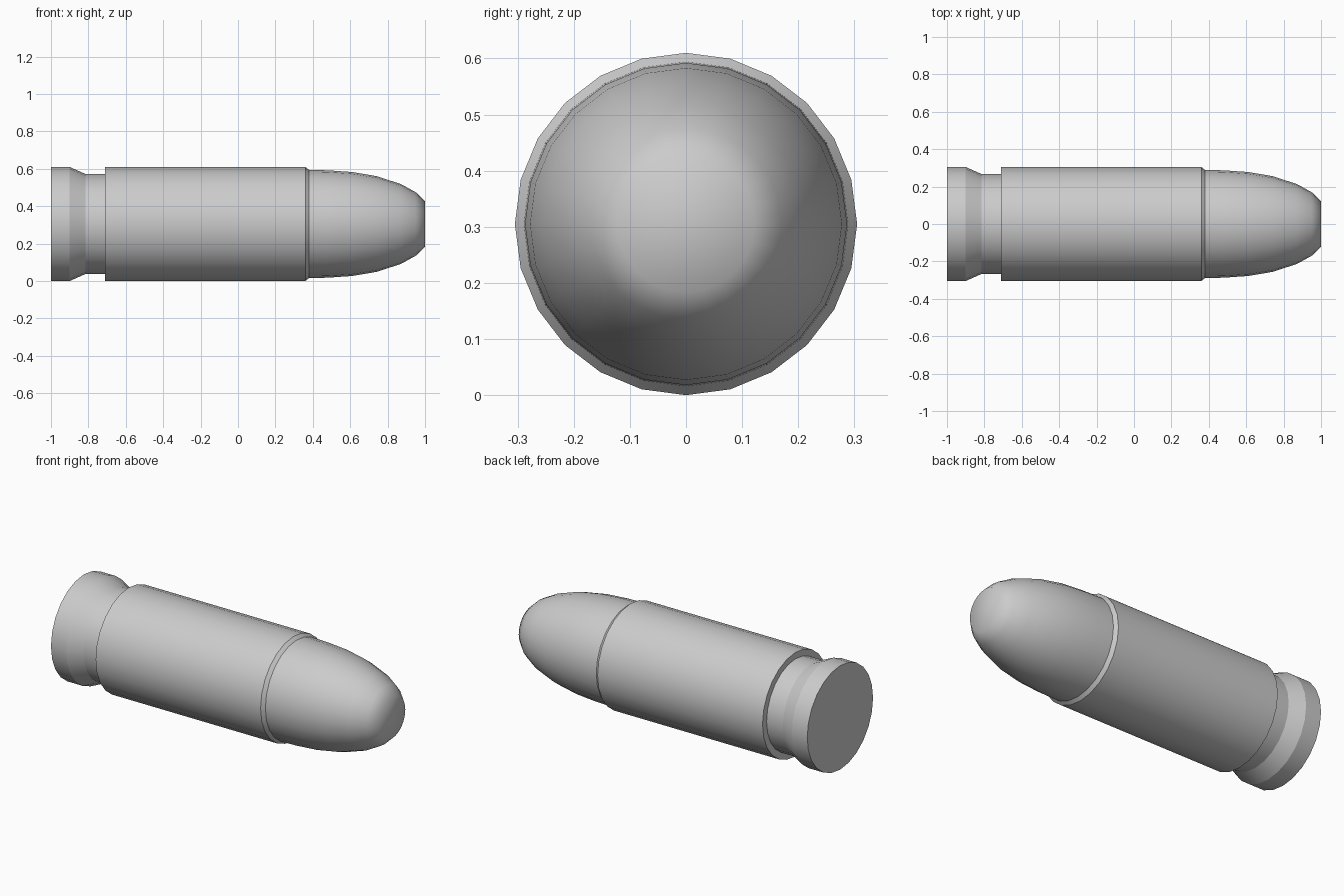
import bpy, bmesh, math

if "Cube" in bpy.data.objects:
    bpy.data.objects.remove(bpy.data.objects["Cube"])

SIDES = 24
AXIS_Z = 0.305


def lathe(name, profile, cap_start=False, cap_end=False, angle=30):
    """Revolve (x, radius) pairs around the long axis."""
    bm = bmesh.new()
    rings = []
    for x, r in profile:
        ring = []
        for i in range(SIDES):
            a = 2 * math.pi * i / SIDES
            ring.append(bm.verts.new((x, r * math.cos(a), AXIS_Z + r * math.sin(a))))
        rings.append(ring)
    for a, b in zip(rings, rings[1:]):
        for i in range(SIDES):
            j = (i + 1) % SIDES
            bm.faces.new((a[i], b[i], b[j], a[j])).normal_update()
    if cap_start:
        bm.faces.new(rings[0])
    if cap_end:
        bm.faces.new(rings[-1][::-1])
    # make all normals point outward from the axis or along the caps
    bmesh.ops.recalc_face_normals(bm, faces=bm.faces)
    mid = max(bm.faces, key=lambda f: f.calc_center_median().z)
    mid.normal_update()
    if mid.normal.z < 0:
        bmesh.ops.reverse_faces(bm, faces=bm.faces)
    mesh = bpy.data.meshes.new(name)
    bm.to_mesh(mesh)
    bm.free()
    obj = bpy.data.objects.new(name, mesh)
    bpy.context.collection.objects.link(obj)
    bpy.ops.object.select_all(action='DESELECT')
    obj.select_set(True)
    bpy.context.view_layer.objects.active = obj
    bpy.ops.object.shade_smooth_by_angle(angle=math.radians(angle))
    return obj


# casing: flat base, rim, tapered groove, body and bevelled mouth
lathe("casing", [
    (-1.0, 0.305), (-0.9, 0.305), (-0.815, 0.267), (-0.71, 0.267),
    (-0.71, 0.305), (0.36, 0.305), (0.38, 0.289),
], cap_start=True, angle=22)

# rounded tip with a small flat end
lathe("tip", [
    (0.38, 0.289), (0.48, 0.287), (0.61, 0.278), (0.74, 0.256),
    (0.87, 0.214), (0.95, 0.170), (1.0, 0.122),
], cap_end=True, angle=60)
